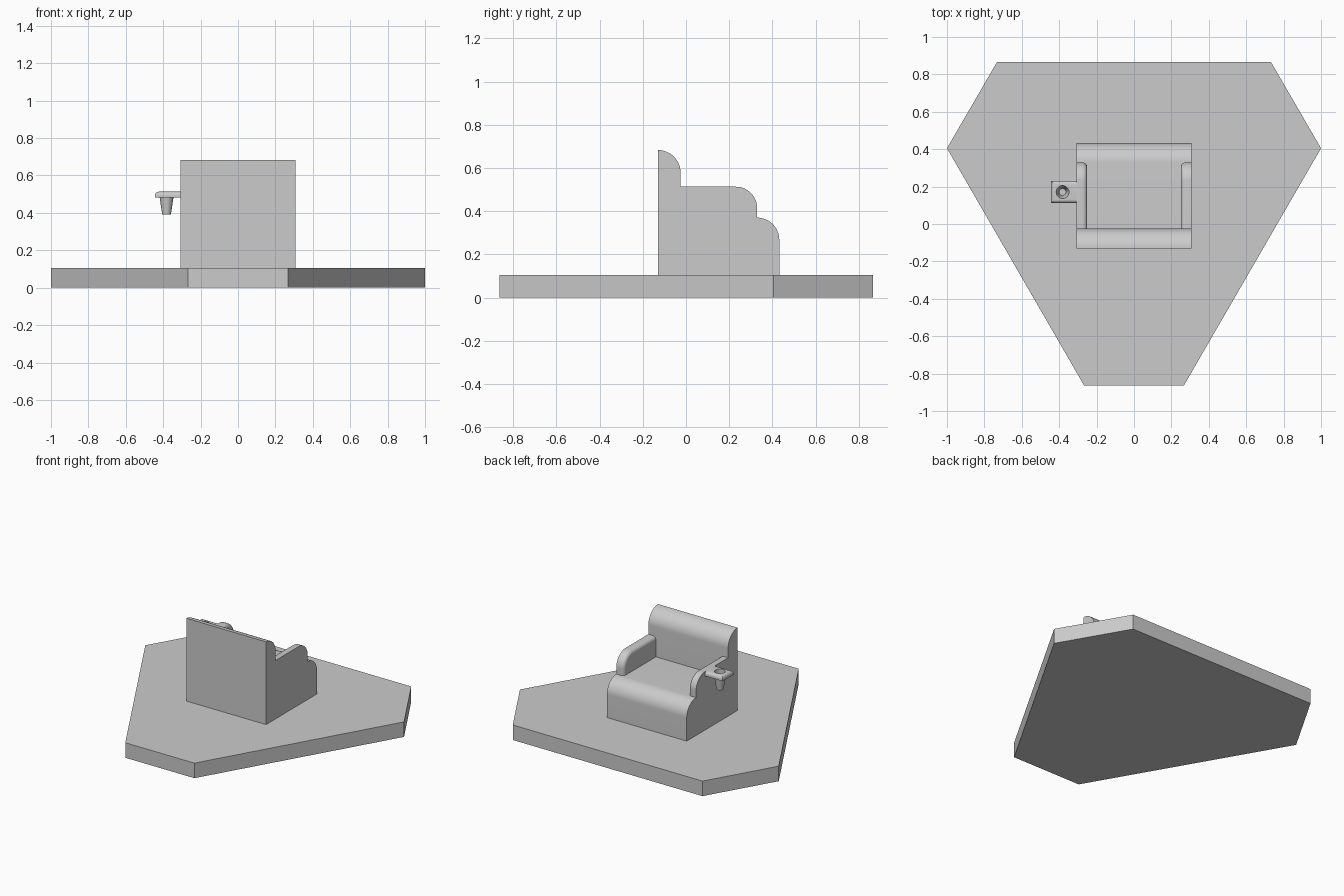
import bpy, bmesh
from math import sin, cos, pi, radians

if "Cube" in bpy.data.objects:
    bpy.data.objects.remove(bpy.data.objects["Cube"])

GREY = (0.6, 0.6, 0.6, 1)
grey = bpy.data.materials.new("plain grey")
grey.use_nodes = True
grey.diffuse_color = GREY
grey.node_tree.nodes["Principled BSDF"].inputs["Base Color"].default_value = GREY


def finish(name, bm, smooth=True):
    bmesh.ops.recalc_face_normals(bm, faces=bm.faces)
    mesh = bpy.data.meshes.new(name)
    bm.to_mesh(mesh)
    bm.free()
    mesh.materials.append(grey)
    obj = bpy.data.objects.new(name, mesh)
    bpy.context.collection.objects.link(obj)
    bpy.ops.object.select_all(action="DESELECT")
    obj.select_set(True)
    bpy.context.view_layer.objects.active = obj
    if smooth:
        bpy.ops.object.shade_smooth_by_angle(angle=radians(30))
    return obj


def extrude(points, offset):
    bm = bmesh.new()
    face = bm.faces.new([bm.verts.new(p) for p in points])
    new = bmesh.ops.extrude_face_region(bm, geom=[face])["geom"]
    bmesh.ops.translate(bm, vec=offset,
                        verts=[v for v in new if isinstance(v, bmesh.types.BMVert)])
    bmesh.ops.recalc_face_normals(bm, faces=bm.faces)
    return bm


def quarter(y, z, r, steps=16):
    """Quarter round from facing front to facing up."""
    return [(y + r * cos(a), z + r * sin(a))
            for a in (i * pi / 2 / steps for i in range(steps + 1))]


def round_edges(bm, test, width):
    edges = [e for e in bm.edges if test(e)]
    bmesh.ops.bevel(bm, geom=edges, offset=width, segments=6, profile=0.5,
                    affect="EDGES", clamp_overlap=True)


# Six-sided floor slab
half = [(0.267, -0.863), (1, 0.405), (0.733, 0.865)]
outline = half + [(-x, y) for x, y in reversed(half)]
finish("floor_slab", extrude([(x, y, 0) for x, y in outline], (0, 0, 0.105)), False)

# Seat and backrest in one side profile
W = 0.308
SEAT, BACK = 0.37, -0.025
profile = ([(-0.13, 0.105), (0.432, 0.105)] + quarter(0.329, SEAT - 0.103, 0.103)
           + [(BACK, SEAT)] + quarter(-0.13, 0.578, 0.105))
finish("seat_and_back", extrude([(-W, y, z) for y, z in profile], (2 * W, 0, 0)))

# Armrests with rounded inner edges
arm = [(BACK, SEAT), (0.329, SEAT)] + quarter(0.231, 0.415, 0.098) + [(BACK, 0.513)]
for side, name in ((1, "left_armrest"), (-1, "right_armrest")):
    bm = extrude([(side * W, y, z) for y, z in arm], (-side * 0.058, 0, 0))

    def inner(e):
        a, b = (v.co for v in e.verts)
        on_inside = abs(a.x) < W - 0.03 and abs(b.x) < W - 0.03
        on_back = max(a.y, b.y) < BACK + 0.01
        on_seat = max(a.z, b.z) < SEAT + 0.01
        return on_inside and not on_back and not on_seat
    round_edges(bm, inner, 0.025)
    finish(name, bm)

# Cup holder plate with a round hole
CX, CY, PLATE, TOP = -0.382, 0.171, 0.483, 0.513
corners = [(-0.444, 0.111), (-W, 0.111), (-W, 0.231), (-0.444, 0.231)]
bm = extrude([(x, y, PLATE) for x, y in corners], (0, 0, TOP - PLATE))
round_edges(bm, lambda e: all(v.co.z > TOP - 0.01 for v in e.verts)
            and any(v.co.x < -0.4 for v in e.verts), 0.02)
plate = finish("cup_holder_plate", bm)
bm = bmesh.new()
bmesh.ops.create_cone(bm, segments=32, radius1=0.034, radius2=0.034, depth=0.2, cap_ends=True)
bmesh.ops.translate(bm, verts=bm.verts, vec=(CX, CY, TOP))
cutter = finish("hole_cutter", bm, False)
cutter.hide_render = True
cut = plate.modifiers.new("hole", "BOOLEAN")
cut.operation, cut.object, cut.solver = "DIFFERENCE", cutter, "EXACT"
bpy.context.view_layer.objects.active = plate
bpy.ops.object.modifier_apply(modifier="hole")
bpy.data.objects.remove(cutter)

# Tapered hollow cup, turned from a profile
bm = bmesh.new()
wall = [(0, 0.39), (0.023, 0.39), (0.037, PLATE), (0.034, PLATE), (0.018, 0.4), (0, 0.4)]
verts = [bm.verts.new((CX + r, CY, z)) for r, z in wall]
edges = [bm.edges.new(pair) for pair in zip(verts, verts[1:])]
bmesh.ops.spin(bm, geom=verts + edges, cent=(CX, CY, 0), axis=(0, 0, 1),
               angle=2 * pi, steps=32)
bmesh.ops.remove_doubles(bm, verts=bm.verts, dist=0.0001)
finish("cup", bm)
